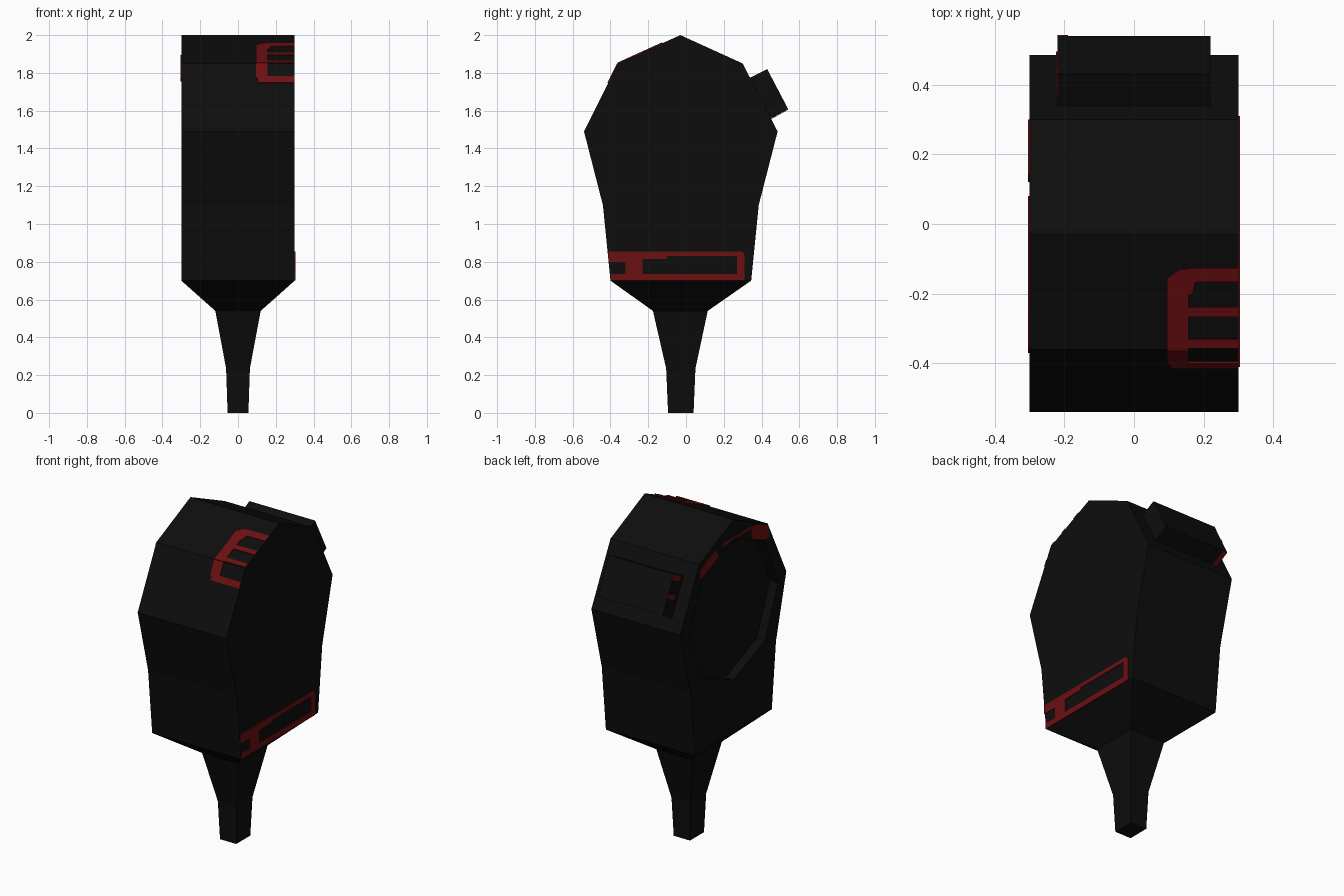
import bpy, bmesh, math
from mathutils import Vector

if "Cube" in bpy.data.objects:
    bpy.data.objects.remove(bpy.data.objects["Cube"])


def material(name, rgb):
    m = bpy.data.materials.new(name)
    m.diffuse_color = (*rgb, 1)
    m.use_nodes = True
    m.node_tree.nodes["Principled BSDF"].inputs["Base Color"].default_value = m.diffuse_color
    return m


BLACK = material("matte black", (0.004, 0.004, 0.004))
RED = material("dark red", (0.15, 0.005, 0.006))


def finish(name, bm, mat):
    bmesh.ops.recalc_face_normals(bm, faces=bm.faces)
    me = bpy.data.meshes.new(name)
    bm.to_mesh(me)
    bm.free()
    me.materials.append(mat)
    ob = bpy.data.objects.new(name, me)
    bpy.context.collection.objects.link(ob)
    return ob


def add_prism(bm, pts, offset):
    """Polygon extruded by an offset vector."""
    a = [bm.verts.new(p) for p in pts]
    b = [bm.verts.new(Vector(p) + Vector(offset)) for p in pts]
    bm.faces.new(a)
    bm.faces.new(b)
    for i in range(len(a)):
        j = (i + 1) % len(a)
        bm.faces.new((a[i], a[j], b[j], b[i]))


def side_prism(name, polys, x0, x1, mat):
    """Polygons in (y, z) extruded from x0 to x1."""
    bm = bmesh.new()
    for poly in polys:
        add_prism(bm, [(x0, y, z) for y, z in poly], (x1 - x0, 0, 0))
    return finish(name, bm, mat)


def rect(y0, y1, z0, z1):
    return [(y0, z0), (y1, z0), (y1, z1), (y0, z1)]


# Body: side profile across the width, with the neck tapering below it
profile = [(0.345, 0.70), (0.385, 1.10), (0.485, 1.49), (0.30, 1.85), (-0.03, 2.0),
           (-0.36, 1.85), (-0.54, 1.49), (-0.44, 1.10), (-0.40, 0.70)]
bm = bmesh.new()
L = [bm.verts.new((-0.30, y, z)) for y, z in profile]
R = [bm.verts.new((0.30, y, z)) for y, z in profile]
bm.faces.new(L)
bm.faces.new(R)
for i in range(len(profile) - 1):
    bm.faces.new((L[i], L[i + 1], R[i + 1], R[i]))
ring = [L[-1], R[-1], R[0], L[0]]
for hx, y0, y1, z in [(0.12, -0.175, 0.115, 0.54), (0.063, -0.105, 0.05, 0.235),
                      (0.055, -0.095, 0.04, 0.0)]:
    new = [bm.verts.new(p) for p in ((-hx, y0, z), (hx, y0, z), (hx, y1, z), (-hx, y1, z))]
    for i in range(4):
        j = (i + 1) % 4
        bm.faces.new((ring[i], ring[j], new[j], new[i]))
    ring = new
bm.faces.new(ring)
body = finish("body_and_neck", bm, BLACK)

# Eight-sided recess in the left side
octagon = [(-0.03 + 0.43 * math.sin(k * math.pi / 4), 1.45 + 0.43 * math.cos(k * math.pi / 4))
           for k in range(8)]
cutter = side_prism("recess_cutter", [octagon], -0.40, -0.245, BLACK)
cutter.hide_render = True
mod = body.modifiers.new("recess", 'BOOLEAN')
mod.operation = 'DIFFERENCE'
mod.solver = 'EXACT'
mod.object = cutter
bpy.context.view_layer.objects.active = body
bpy.ops.object.modifier_apply(modifier=mod.name)
bpy.data.objects.remove(cutter)

# Box on the upper back slope
side_prism("back_box", [[(0.33, 1.77), (0.43, 1.82), (0.54, 1.61), (0.44, 1.555)]],
           -0.22, 0.22, BLACK)

# Red frame low on the right side
side_prism("right_frame", [
    rect(-0.415 + 0.004, -0.32, 0.80, 0.855),
    rect(-0.40, -0.32, 0.70, 0.735),
    rect(-0.32, -0.23, 0.70, 0.855),
    rect(-0.23, 0.27, 0.70, 0.735),
    rect(-0.23, -0.10, 0.815, 0.855),
    rect(-0.10, 0.27, 0.83, 0.855),
    [(0.27, 0.70), (0.31, 0.70), (0.31, 0.84), (0.295, 0.855), (0.27, 0.855)],
], 0.299, 0.304, RED)

# Red marks on the rim above the left recess
side_prism("left_rim_marks", [
    [(0.30, 1.755), (0.30, 1.80), (0.20, 1.86), (0.14, 1.875), (0.12, 1.83), (0.26, 1.765)],
    [(0.08, 1.87), (0.07, 1.895), (-0.20, 1.895), (-0.20, 1.88), (-0.03, 1.885)],
    [(-0.20, 1.82), (-0.20, 1.895), (-0.26, 1.885), (-0.36, 1.84), (-0.37, 1.77), (-0.33, 1.765)],
], -0.304, -0.299, RED)

# Red bracket on the two front top slopes
def slope_z(y):
    return 2 + 0.4545 * (y + 0.03) if y >= -0.36 else 1.85 + 2 * (y + 0.36)


UP, LOW = Vector((0, -0.414, 0.910)) * 0.005, Vector((0, -0.894, 0.447)) * 0.005


def box(x0, x1, y0, y1):
    return [(x0, y0), (x1, y0), (x1, y1), (x0, y1)]


bm = bmesh.new()
upper = [[(0.095, -0.20), (0.095, -0.155), (0.13, -0.13), (0.175, -0.125), (0.175, -0.165), (0.168, -0.20)],
         box(0.095, 0.157, -0.36, -0.20), box(0.175, 0.30, -0.165, -0.125),
         box(0.157, 0.30, -0.265, -0.237), box(0.157, 0.30, -0.355, -0.33)]
lower = [box(0.095, 0.157, -0.40, -0.36), box(0.105, 0.157, -0.412, -0.40),
         box(0.157, 0.30, -0.412, -0.395)]
for polys, off in ((upper, UP), (lower, LOW)):
    for poly in polys:
        add_prism(bm, [(x, y, slope_z(y)) for x, y in poly], off)
finish("front_bracket", bm, RED)

# Red marks on the left end and underside of the back box
side_prism("box_end_marks", [
    [(0.37, 1.79), (0.43, 1.82), (0.445, 1.79), (0.385, 1.76)],
    [(0.42, 1.69), (0.485, 1.715), (0.495, 1.695), (0.43, 1.665)],
], -0.224, -0.219, RED)
bm = bmesh.new()
add_prism(bm, [(-0.22, 0.45, 1.56), (-0.19, 0.45, 1.56), (-0.19, 0.54, 1.61), (-0.22, 0.54, 1.61)],
          (0, 0.002, -0.004))
finish("box_underside_mark", bm, RED)
